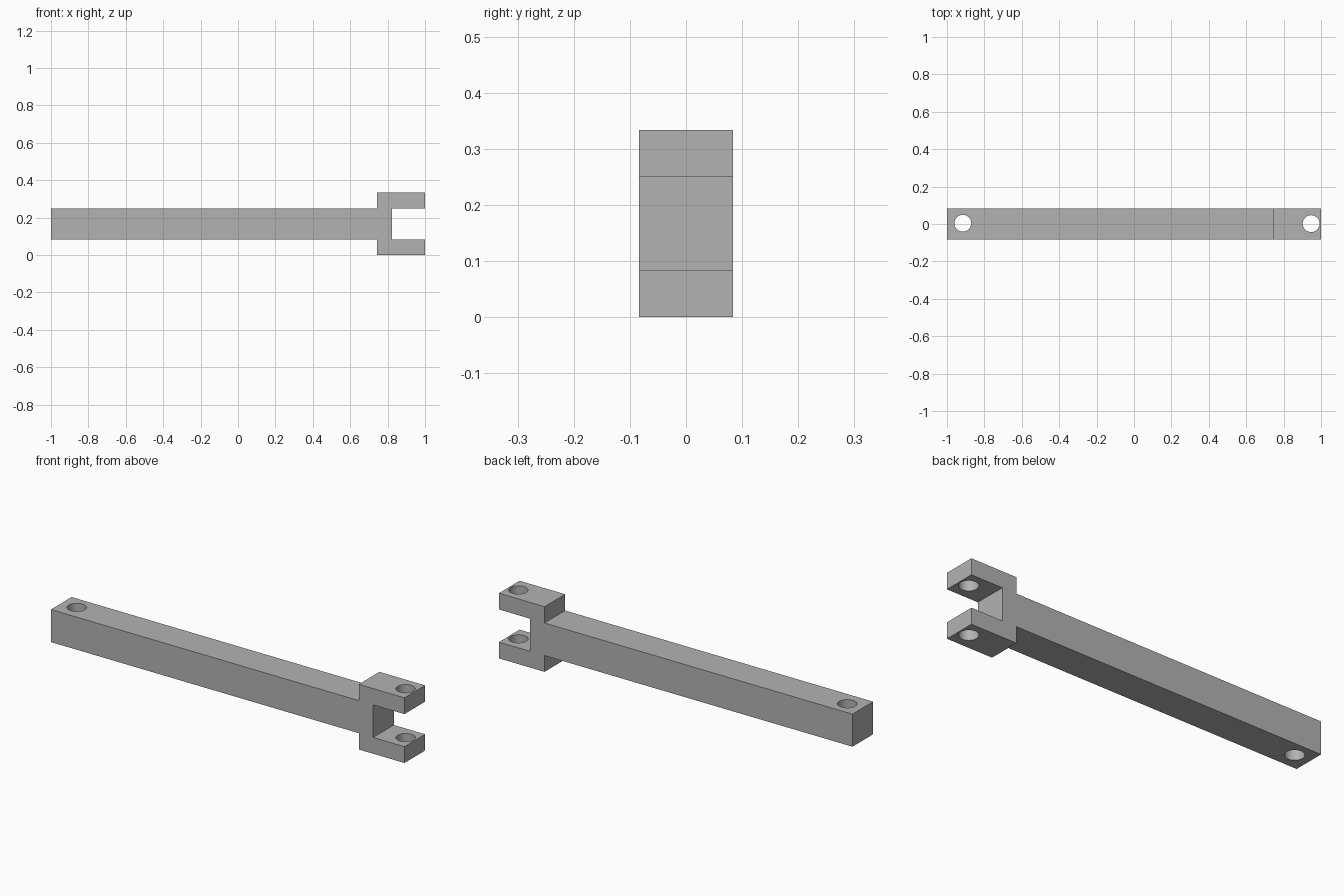
import bpy, bmesh, math

cube = bpy.data.objects.get("Cube")
if cube:
    bpy.data.objects.remove(cube, do_unlink=True)

# Single plain grey
grey = bpy.data.materials.new("plain_grey")
grey.use_nodes = True
colour = (0.45, 0.45, 0.45, 1)
grey.diffuse_color = colour
grey.node_tree.nodes["Principled BSDF"].inputs["Base Color"].default_value = colour

WIDTH = 1 / 6      # bar thickness, both ways
HEIGHT = 1 / 3     # fork height
MID = HEIGHT / 2

# Side outline, lower half; the upper half mirrors it about mid height
lower = [(-1, WIDTH / 2), (0.742, WIDTH / 2), (0.742, 0), (1, 0),
         (1, WIDTH / 2), (0.823, WIDTH / 2)]
outline = lower + [(x, HEIGHT - z) for x, z in reversed(lower)]

# Bar with forked end
bm = bmesh.new()
face = bm.faces.new([bm.verts.new((x, -WIDTH / 2, z)) for x, z in outline])
extruded = bmesh.ops.extrude_face_region(bm, geom=[face])["geom"]
bmesh.ops.translate(bm, vec=(0, WIDTH, 0),
                    verts=[v for v in extruded if isinstance(v, bmesh.types.BMVert)])
bmesh.ops.recalc_face_normals(bm, faces=bm.faces)
mesh = bpy.data.meshes.new("forked_link_bar")
bm.to_mesh(mesh)
bm.free()
mesh.materials.append(grey)
bar = bpy.data.objects.new("forked_link_bar", mesh)
bpy.context.collection.objects.link(bar)


# Pin holes
def drill(name, x, y):
    bpy.ops.mesh.primitive_cylinder_add(vertices=48, radius=0.045, depth=1,
                                        location=(x, y, MID))
    cutter = bpy.context.object
    cutter.name = name
    cutter.data.materials.append(grey)
    cutter.hide_render = True
    cut = bar.modifiers.new(name, "BOOLEAN")
    cut.operation = "DIFFERENCE"
    cut.solver = "EXACT"
    cut.object = cutter
    bpy.ops.object.select_all(action="DESELECT")
    bpy.context.view_layer.objects.active = bar
    bar.select_set(True)
    bpy.ops.object.modifier_apply(modifier=name)
    bpy.data.objects.remove(cutter, do_unlink=True)


drill("bar_pin_hole", -0.915, 0.004)
drill("fork_pin_hole", 0.947, 0.002)

bpy.ops.object.shade_smooth_by_angle(angle=math.radians(30))
